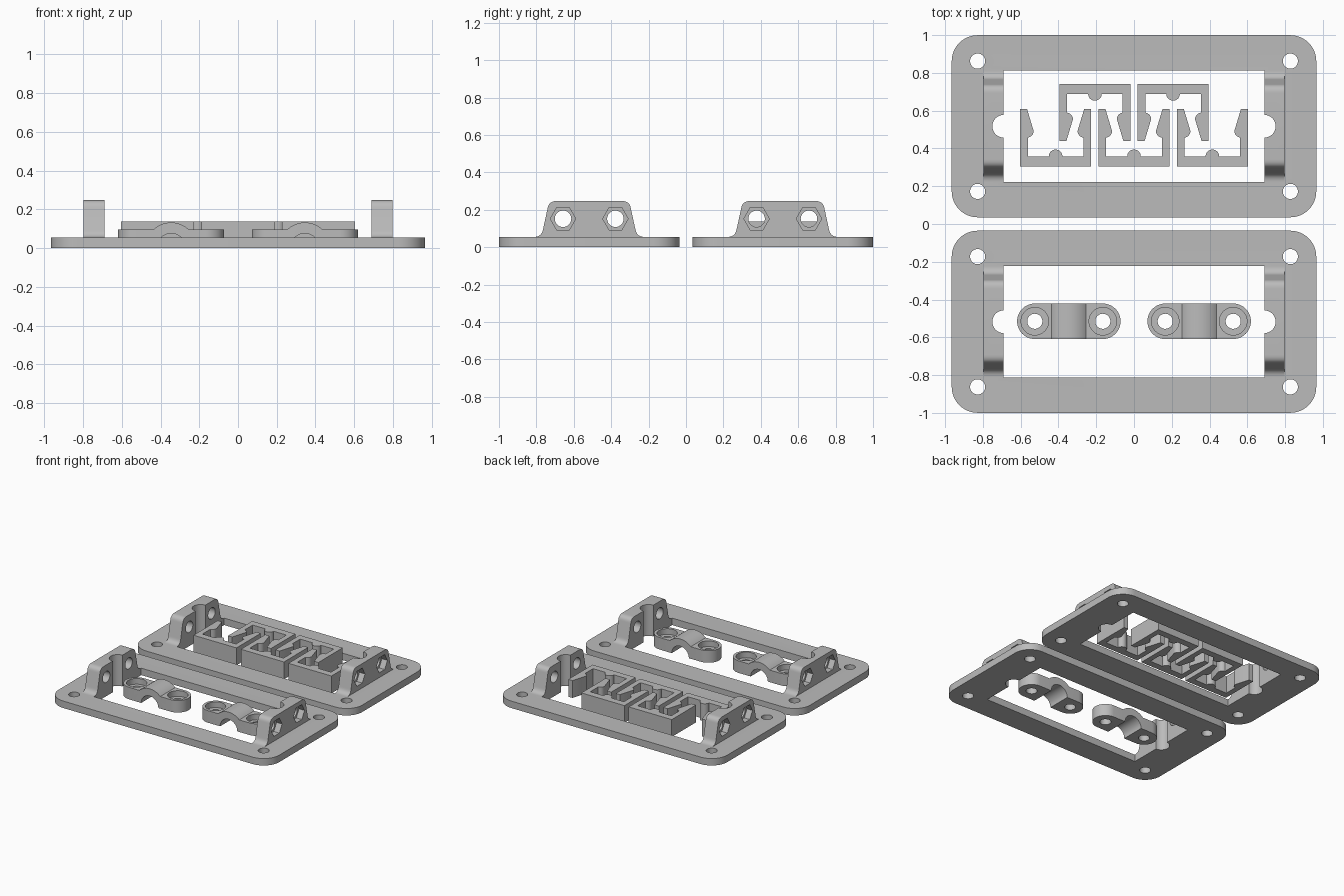
import bpy, bmesh
from math import sin, cos, pi, radians

if "Cube" in bpy.data.objects:
    bpy.data.objects.remove(bpy.data.objects["Cube"])

grey = bpy.data.materials.new("plain grey")
grey.use_nodes = True
grey.diffuse_color = (0.5, 0.5, 0.5, 1)
grey.node_tree.nodes["Principled BSDF"].inputs["Base Color"].default_value = (0.5, 0.5, 0.5, 1)

AXES = {"x": lambda u, v, w: (w, u, v),
        "y": lambda u, v, w: (u, w, v),
        "z": lambda u, v, w: (u, v, w)}


def arc(cx, cy, r, a0, a1, n=12):
    angles = [radians(a0 + (a1 - a0) * i / n) for i in range(n + 1)]
    return [(cx + r * cos(a), cy + r * sin(a)) for a in angles]


def circle(cx, cy, r, n=40):
    return arc(cx, cy, r, 0, 360 - 360 / n, n - 1)


def bend(p, c, q, n=8):
    ts = [i / n for i in range(n + 1)]
    return [tuple((1 - t) ** 2 * a + 2 * t * (1 - t) * b + t * t * d
                  for a, b, d in zip(p, c, q)) for t in ts]


def rectangle(hx, hy):
    return [(-hx, -hy), (hx, -hy), (hx, hy), (-hx, hy)]


def mirrored(half):
    return half + [(-u, v) for u, v in reversed(half)]


def prism(name, outline, lo, hi, axis="z"):
    """Extrude a closed outline along one axis."""
    bm = bmesh.new()
    place = AXES[axis]
    face = bm.faces.new([bm.verts.new(place(u, v, lo)) for u, v in outline])
    moved = bmesh.ops.extrude_face_region(bm, geom=[face])["geom"]
    shift = place(0, 0, hi - lo)
    bmesh.ops.translate(bm, vec=shift, verts=[g for g in moved if isinstance(g, bmesh.types.BMVert)])
    bmesh.ops.recalc_face_normals(bm, faces=bm.faces)
    mesh = bpy.data.meshes.new(name)
    bm.to_mesh(mesh)
    bm.free()
    mesh.materials.append(grey)
    ob = bpy.data.objects.new(name, mesh)
    bpy.context.collection.objects.link(ob)
    return ob


def combine(ob, tool, operation="DIFFERENCE"):
    """Apply a boolean and discard the tool."""
    tool.hide_render = True
    mod = ob.modifiers.new("boolean", "BOOLEAN")
    mod.operation, mod.object, mod.solver = operation, tool, "EXACT"
    bpy.context.view_layer.update()
    graph = bpy.context.evaluated_depsgraph_get()
    mesh = bpy.data.meshes.new_from_object(ob.evaluated_get(graph))
    ob.modifiers.clear()
    ob.data = mesh
    bpy.data.objects.remove(tool)


def smooth(ob):
    for p in ob.data.polygons:
        p.use_smooth = True
    ob.data.set_sharp_from_angle(angle=radians(25))


def duplicate(ob, name, x, y):
    copy = bpy.data.objects.new(name, ob.data)
    copy.location = (x, y, 0)
    bpy.context.collection.objects.link(copy)


# Frame plate with rounded corners
R, HX, HY = 0.137, 0.828, 0.345
outline = []
for sx, sy, a in ((1, 1, 0), (-1, 1, 90), (-1, -1, 180), (1, -1, 270)):
    outline += arc(sx * HX, sy * HY, R, a, a + 90)
frame = prism("back_frame", outline, 0, 0.055)

# Upright brackets with flared feet
half = [(0.295, 0.02)]
half += bend((0.295, 0.055), (0.255, 0.055), (0.247, 0.095))
half += bend((0.222, 0.21), (0.215, 0.247), (0.175, 0.247))
for s in (-1, 1):
    lo, hi = sorted((s * 0.65, s * 0.798))
    combine(frame, prism("bracket", mirrored(half), lo, hi, "x"), "UNION")

# Window opening, screw holes, cable notches, bolt holes and nut pockets
combine(frame, prism("opening", rectangle(0.69, 0.295), -0.1, 0.4))
for s in (-1, 1):
    combine(frame, prism("notch", circle(s * 0.69, 0, 0.06), -0.1, 0.4))
    for t in (-1, 1):
        combine(frame, prism("screw_hole", circle(s * HX, t * HY, 0.04), -0.1, 0.2))
        lo, hi = sorted((s * 0.6, s * 0.9))
        combine(frame, prism("bolt_hole", circle(t * 0.14, 0.152, 0.044), lo, hi, "x"))
        lo, hi = sorted((s * 0.75, s * 0.9))
        combine(frame, prism("nut_pocket", circle(t * 0.14, 0.152, 0.068, 6), lo, hi, "x"))
smooth(frame)
frame.location.y = 0.5175
duplicate(frame, "front_frame", 0, -0.5175)

# Cable clamp: arched strip trimmed to rounded ends, with stepped screw holes
profile = [(0.3, 0), (0.3, 0.095)]
profile += arc(0, 0, 0.132, 46, 134, 16)
profile += [(-0.3, 0.095), (-0.3, 0)]
profile += arc(0, 0, 0.075, 180, 0, 20)
clamp = prism("left_clamp", profile, -0.12, 0.12, "y")
ends = arc(0.18, 0, 0.094, -90, 90, 20) + arc(-0.18, 0, 0.094, 90, 270, 20)
combine(clamp, prism("ends", ends, -0.1, 0.3), "INTERSECT")
for s in (-1, 1):
    combine(clamp, prism("hole", circle(s * 0.18, 0, 0.04), -0.1, 0.3))
    combine(clamp, prism("counterbore", circle(s * 0.18, 0, 0.073), 0.05, 0.3))
smooth(clamp)
clamp.location = (0.345, -0.515, 0)
duplicate(clamp, "right_clamp", -0.345, -0.515)

# Snap clips: U shape with barbed arms and a small bump on the base
half = [(0.188, 0), (0.188, 0.303), (0.151, 0.303), (0.117, 0.19)]
half += bend((0.117, 0.18), (0.122, 0.158), (0.147, 0.152), 5)
half += [(0.147, 0.053)]
half += arc(0, 0.053, 0.036, 0, 84, 8)
clip_shape = mirrored(half)
for i, x in enumerate((-0.415, 0, 0.415)):
    smooth(prism(f"lower_clip_{i + 1}", [(x + u, 0.305 + v) for u, v in clip_shape], 0, 0.137))
for i, x in enumerate((-0.207, 0.207)):
    smooth(prism(f"upper_clip_{i + 1}", [(x + u, 0.742 - v) for u, v in clip_shape], 0, 0.137))
